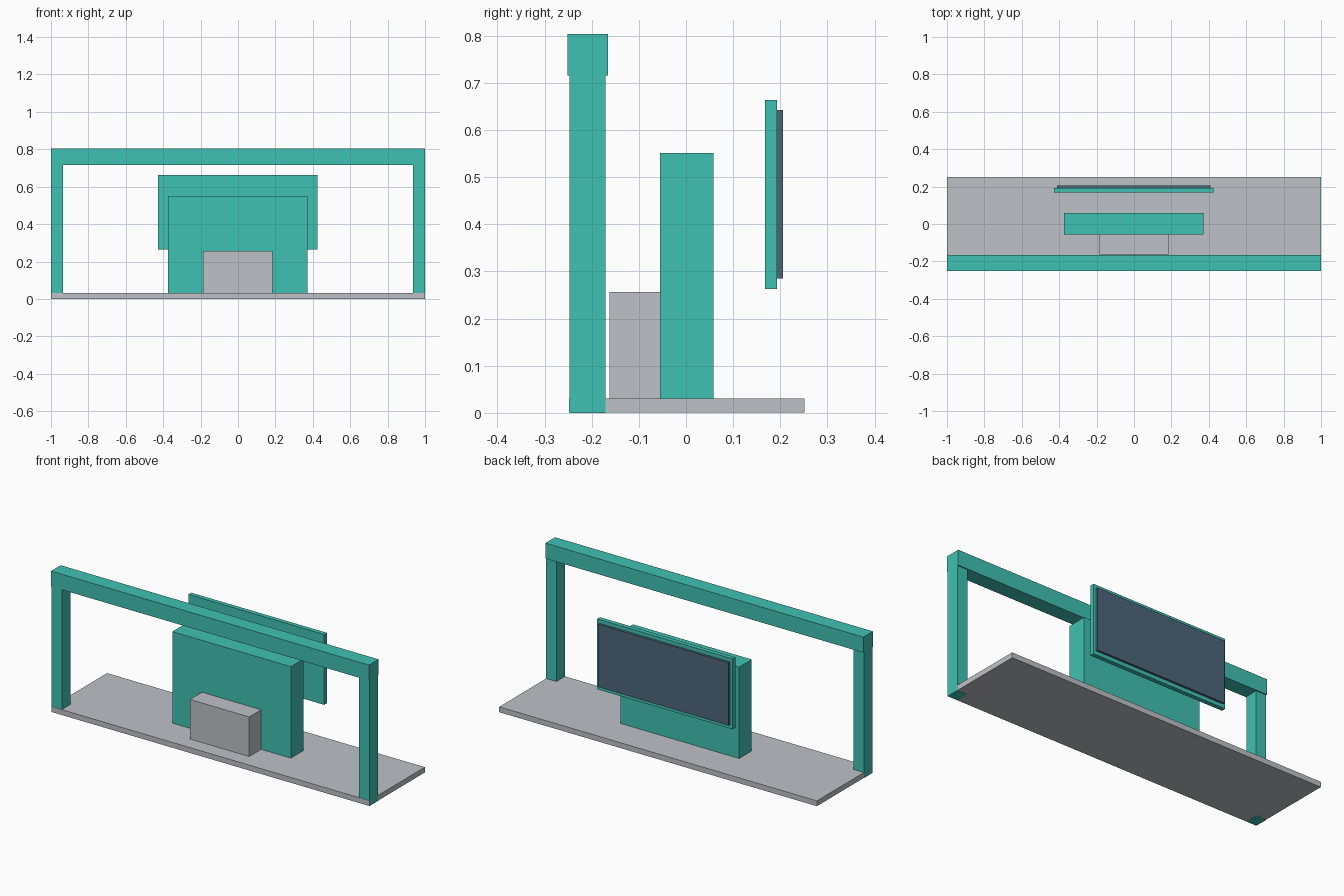
import bpy

if "Cube" in bpy.data.objects:
    bpy.data.objects.remove(bpy.data.objects["Cube"])


def srgb(r, g, b):
    lin = lambda c: c / 12.92 if c <= 0.04045 else ((c + 0.055) / 1.055) ** 2.4
    return (lin(r / 255), lin(g / 255), lin(b / 255), 1.0)


def material(name, rgb):
    m = bpy.data.materials.new(name)
    m.diffuse_color = srgb(*rgb)
    m.use_nodes = True
    m.node_tree.nodes["Principled BSDF"].inputs["Base Color"].default_value = m.diffuse_color
    return m


teal = material("teal", (64, 193, 178))
grey = material("light grey", (190, 193, 198))
slate = material("dark slate", (77, 103, 123))


def box(name, x, y, z, mat):
    """Flat-sided box spanning the given (min, max) ranges."""
    bpy.ops.mesh.primitive_cube_add(size=1, location=[sum(r) / 2 for r in (x, y, z)])
    ob = bpy.context.object
    ob.name = name
    ob.scale = [r[1] - r[0] for r in (x, y, z)]
    bpy.ops.object.transform_apply(location=False, rotation=False, scale=True)
    ob.data.materials.append(mat)
    return ob


# Floor slab, a hair inside the posts so their feet show cleanly
box("base_slab", (-0.9993, 0.9993), (-0.248, 0.251), (0.0007, 0.031), grey)

# Front gantry: two posts and a beam
for side, x in (("left", (-1.0, -0.935)), ("right", (0.935, 1.0))):
    box(side + "_post", x, (-0.2465, -0.171), (0.0, 0.716), teal)
box("top_beam", (-1.0, 1.0), (-0.2515, -0.165), (0.715, 0.803), teal)

# Central counter with a step in front of it
box("counter_block", (-0.375, 0.371), (-0.055, 0.058), (0.002, 0.551), teal)
box("front_step", (-0.188, 0.184), (-0.162, -0.055), (0.03, 0.256), grey)

# Floating display at the back
box("display_panel", (-0.429, 0.424), (0.168, 0.193), (0.263, 0.663), teal)
box("display_screen", (-0.412, 0.408), (0.192, 0.206), (0.285, 0.642), slate)
